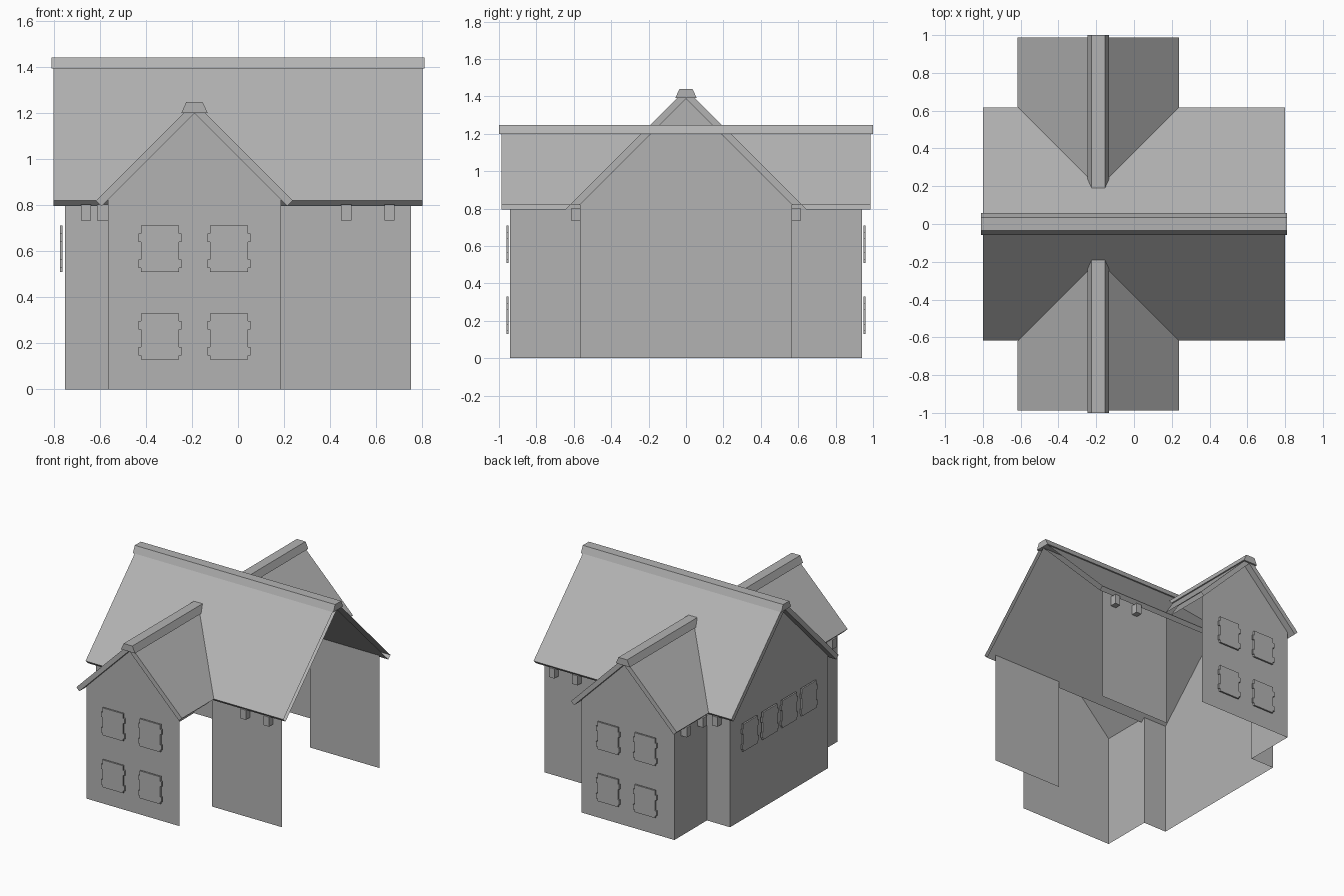
import bpy, bmesh
from mathutils import Vector

if "Cube" in bpy.data.objects:
    bpy.data.objects.remove(bpy.data.objects["Cube"])

X, Y, Z = Vector((1, 0, 0)), Vector((0, 1, 0)), Vector((0, 0, 1))
CX = -0.189         # centre line of the cross wing
EAVE = 0.822        # wall height at the eaves
APEX = 1.438        # top of the main roof planes

grey = bpy.data.materials.new("grey")
grey.diffuse_color = (0.45, 0.45, 0.45, 1)
grey.use_nodes = True
grey.node_tree.nodes["Principled BSDF"].inputs["Base Color"].default_value = grey.diffuse_color


def finish(name, bm):
    me = bpy.data.meshes.new(name)
    bm.to_mesh(me)
    bm.free()
    me.materials.append(grey)
    ob = bpy.data.objects.new(name, me)
    bpy.context.collection.objects.link(ob)
    return ob


def prism(name, profile, origin, u, n, d0, d1, cut=0, open_right=False):
    """Extrude a (u, z) profile along n from d0 to d1; cut trims it at the main
    roof, open_right drops the end and edge faces that look towards +x."""
    bm = bmesh.new()
    rings = [[bm.verts.new(origin + u * a + Z * b + n * d) for a, b in profile]
             for d in (d0, d1)]
    bm.faces.new(rings[0])
    bm.faces.new(rings[1])
    for i in range(len(profile)):
        j = (i + 1) % len(profile)
        bm.faces.new((rings[0][i], rings[0][j], rings[1][j], rings[1][i]))
    bmesh.ops.recalc_face_normals(bm, faces=bm.faces)
    if open_right:
        bm.normal_update()
        xmax = max(v.co.x for v in bm.verts)
        drop = [f for f in bm.faces if f.normal.x > 0.5 and f.normal.z < 0.1
                and f.calc_center_median().x > xmax - 0.03]
        bmesh.ops.delete(bm, geom=drop, context='FACES')
    if cut:
        geom = bm.verts[:] + bm.edges[:] + bm.faces[:]
        bmesh.ops.bisect_plane(bm, geom=geom, plane_co=(0, 0, APEX),
                               plane_no=(0, cut, 1), clear_inner=True)
    return finish(name, bm)


def mirrored(half):
    """Complete a half profile by reflecting it."""
    return half + [(-a, b) for a, b in reversed(half) if a > 0]


def roof_profile(apex, half):
    # chevron with square-cut eaves
    return [(0, apex), (half, apex - half), (half - 0.024, apex - half - 0.024),
            (0, apex - 0.048), (-half + 0.024, apex - half - 0.024), (-half, apex - half)]


def cap_profile(top):
    return [(-0.057, top - 0.048), (0.057, top - 0.048), (0.035, top), (-0.035, top)]


# Walls: thin panels, the +x side is open
bm = bmesh.new()


def panel(a, b, apex=None):
    pts = [(*a, 0), (*b, 0), (*b, EAVE)]
    if apex:
        pts.append(((a[0] + b[0]) / 2, (a[1] + b[1]) / 2, apex))
    pts.append((*a, EAVE))
    bm.faces.new([bm.verts.new(p) for p in pts])


chain = [(0.187, 0.94), (-0.565, 0.94), (-0.565, 0.565), (-0.752, 0.565),
         (-0.752, -0.565), (-0.565, -0.565), (-0.565, -0.94), (0.187, -0.94)]
gables = {0: 1.198, 3: 1.387, 6: 1.198}
for i in range(7):
    panel(chain[i], chain[i + 1], gables.get(i))
panel((0.75, 0.565), (0.187, 0.565))
panel((0.187, -0.565), (0.75, -0.565))
bmesh.ops.remove_doubles(bm, verts=bm.verts, dist=0.0001)
finish("walls", bm)

# Main roof and the two ridge caps (the wing cap runs right through)
O = Vector((0, 0, 0))
C = Vector((CX, 0, 0))
prism("main_roof", roof_profile(APEX, 0.618), O, Y, X, -0.8, 0.8, open_right=True)
prism("main_ridge_cap", cap_profile(1.44), O, Y, X, -0.81, 0.81)
prism("wing_ridge_cap", cap_profile(1.248), C, X, Y, -1.0, 1.0)

# Window outline: a panel with two small hinge tabs on each side
window = mirrored([(0.083, -0.1), (0.083, -0.083), (0.094, -0.083), (0.094, -0.046),
                   (0.083, -0.046), (0.083, 0.03), (0.094, 0.03), (0.094, 0.066),
                   (0.083, 0.066), (0.083, 0.1)])
bracket = [(-0.022, 0.733), (0.022, 0.733), (0.022, 0.803), (-0.022, 0.803)]

for s, side in ((-1, "front"), (1, "back")):
    # Cross wing roof, trimmed in the valley
    prism(side + "_wing_roof", roof_profile(1.246, 0.427), C, X, Y * s, 0.1, 0.987,
          s, open_right=True)
    # Gable windows
    for x in (CX - 0.15, CX + 0.15):
        for z in (0.23, 0.61):
            prism(side + "_window", window, Vector((x, 0, z)), X, Y * s, 0.949, 0.961)
    # Brackets under the main eaves and the wing's left eaves
    for x in (-0.66, 0.47, 0.657):
        prism(side + "_eave_bracket", bracket, Vector((x, 0, 0)), X, Y * s, 0.565, 0.612)
    for y in (0.655, 0.842):
        prism(side + "_wing_bracket", bracket, Vector((0, y * s, 0)), Y, -X, 0.565, 0.612)

# Row of windows on the left gable
for i in range(4):
    prism("left_window", window, Vector((0, (i - 1.5) * 0.226 + 0.018, 0.61)),
          Y, -X, 0.761, 0.773)
